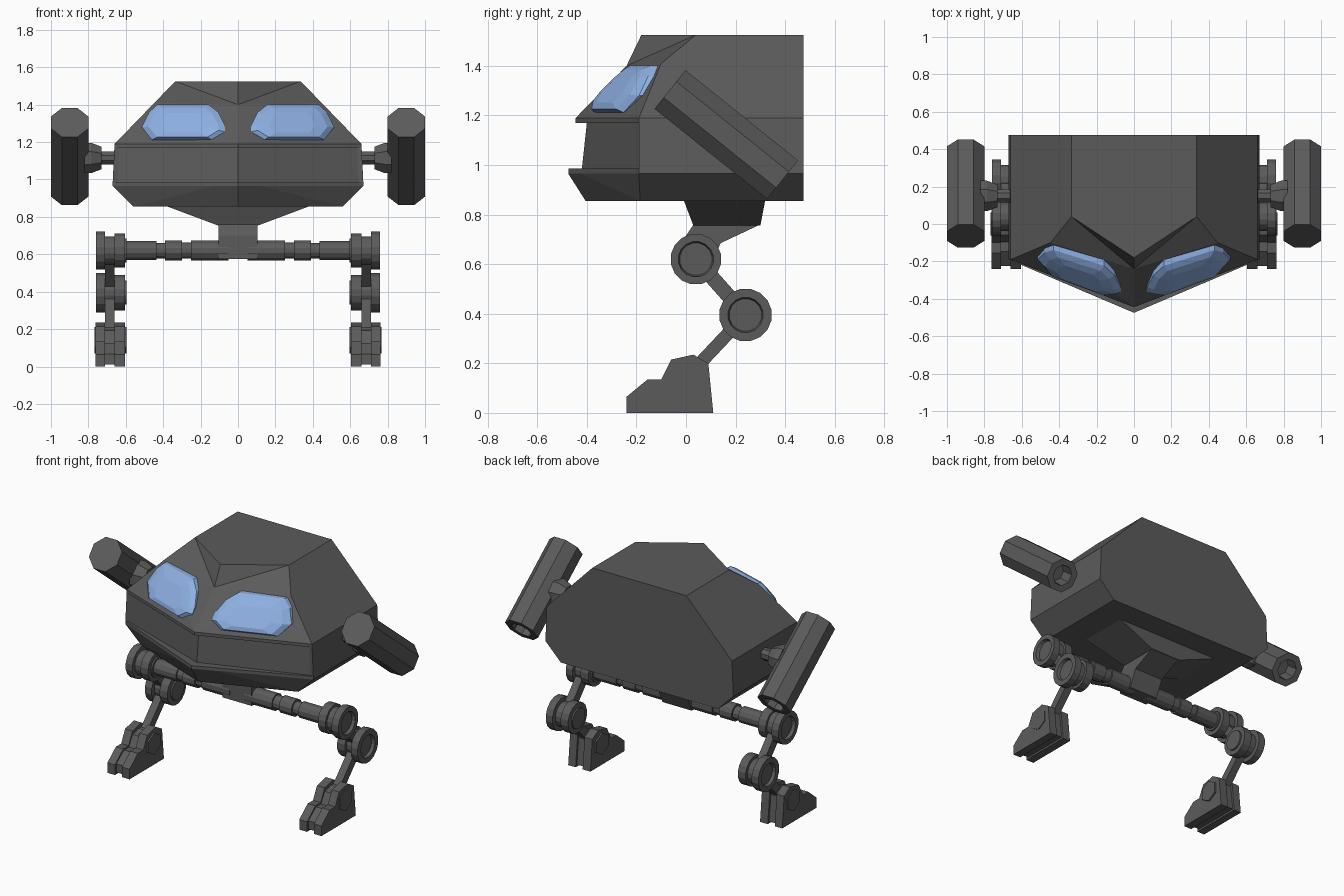
import bpy, bmesh, math
from mathutils import Matrix, Vector

if "Cube" in bpy.data.objects:
    bpy.data.objects.remove(bpy.data.objects["Cube"])


def material(name, rgb):
    m = bpy.data.materials.new(name)
    m.diffuse_color = (*rgb, 1)
    m.use_nodes = True
    m.node_tree.nodes["Principled BSDF"].inputs["Base Color"].default_value = m.diffuse_color
    return m


GREY = material("dark grey metal", (0.105, 0.105, 0.105))
BLUE = material("blue glass", (0.27, 0.43, 0.76))


def build(name, verts, faces, mat=GREY, mirror=True):
    bm = bmesh.new()
    vs = [bm.verts.new(v) for v in verts]
    for f in faces:
        bm.faces.new([vs[i] for i in f])
    if mirror:
        bmesh.ops.mirror(bm, geom=bm.verts[:] + bm.edges[:] + bm.faces[:],
                         axis='X', merge_dist=0.0005)
    bmesh.ops.recalc_face_normals(bm, faces=bm.faces[:])
    me = bpy.data.meshes.new(name)
    bm.to_mesh(me)
    bm.free()
    me.materials.append(mat)
    ob = bpy.data.objects.new(name, me)
    bpy.context.collection.objects.link(ob)
    return ob


def skin(name, rings, mat=GREY, mirror=True):
    """Join equal-sized rings of points and cap both ends."""
    n = len(rings[0])
    verts = [p for r in rings for p in r]
    faces = [(k * n + i, k * n + (i + 1) % n, (k + 1) * n + (i + 1) % n, (k + 1) * n + i)
             for k in range(len(rings) - 1) for i in range(n)]
    faces += [tuple(range(n)), tuple(range(len(verts) - n, len(verts)))]
    return build(name, verts, faces, mat, mirror)


def prism(name, profile, x0, x1, mirror=True):
    return skin(name, [[(x, y, z) for y, z in profile] for x in (x0, x1)], mirror=mirror)


def lathe(name, profile, matrix, sides):
    """Turn (x, radius) pairs about the local x axis."""
    angs = [math.pi * (2 * i + 1) / sides for i in range(sides)]
    return skin(name, [[matrix @ Vector((x, r * math.cos(a), r * math.sin(a))) for a in angs]
                       for x, r in profile])


def link(name, a, b, w, x0, x1):
    a, b = Vector(a), Vector(b)
    d = (b - a).normalized() * w / 2
    s = Vector((-d.y, d.x))
    prism(name, [a + s, b + s, b - s, a - s], x0, x1)


# hull: right half by named corners, mirrored
P = dict(
    b0=(0, .475, 1.525), b1=(.335, .475, 1.525), b2=(.66, .475, 1.19),
    b3=(.67, .475, .965), b4=(.56, .475, .855), b5=(0, .475, .855),
    top=(0, -.18, 1.525), A=(.335, .04, 1.525), B=(.447, -.1, 1.41), C=(.66, -.19, 1.19),
    D=(0, -.24, 1.40), E=(0, -.445, 1.19), E2=(0, -.445, 1.17), C2=(.661, -.19, 1.17),
    P1=(0, -.40, 1.17), Q1=(.635, -.187, 1.17), P2=(0, -.42, .985), Q2=(.645, -.187, .985),
    L1=(0, -.475, .985), M1=(.67, -.19, .985), L2=(0, -.475, .965), M2=(.67, -.19, .965),
    S=(.12, -.424, .965), K=(0, -.405, .855), N=(.56, -.185, .855))
keys = list(P)
hull = ["top A b1 b0", "A b1 b2 C B", "top A D", "A B D", "D B E", "B C E",
        "E C C2 E2", "E2 C2 Q1 P1", "P1 Q1 Q2 P2", "P2 Q2 M1 L1", "C2 Q1 Q2 M1",
        "L1 M1 M2 S L2", "L2 S N K", "S M2 N", "M2 b3 b4 N", "b2 b3 M2 M1 C2 C",
        "K N b4 b5", "b0 b1 b2 b3 b4 b5"]
build("hull", list(P.values()), [[keys.index(k) for k in f.split()] for f in hull])

# eyes: domed lenses lying on the sloping brow
outline = [(.07, 1.29), (.105, 1.36), (.16, 1.402), (.43, 1.402), (.475, 1.36),
           (.515, 1.28), (.46, 1.212), (.14, 1.212), (.07, 1.255)]


def eye_ring(scale, base, lean):
    pts = []
    for x, z in outline:
        x, z = .29 + (x - .29) * scale, 1.30 + (z - 1.30) * scale
        slope = -.445 + .38 * x + (z - 1.19) * (.976 - .32 * x)
        pts.append((x, slope - base - lean * (z - 1.21) / .19, z))
    return pts


skin("eyes", [eye_ring(1, -.03, 0), eye_ring(1, 0, .035),
              eye_ring(.84, .03, .025), eye_ring(.55, .045, .02)], BLUE)

# arm pods: tilted octagonal barrels with a hollow rear end
axis = Vector((0, .455, -.365)).normalized()
X = Vector((1, 0, 0))
tilt = Matrix((axis, X, axis.cross(X))).transposed().to_4x4()
lathe("arm_pods", [(-.291, .108), (.291, .108), (.291, .066), (.2, .06)],
      Matrix.Translation((.9, .1625, 1.1225)) @ tilt, 8)
lathe("arm_mounts", [(.64, .038), (.73, .038), (.73, .065), (.785, .088), (.82, .088)],
      Matrix.Translation((0, .15, 1.115)), 8)

# neck under the hull
skin("neck_plate", [[(-x, y0, z), (x, y0, z), (x, y1, z), (-x, y1, z)]
                    for x, y0, y1, z in ((.39, -.01, .32, .86), (.11, .03, .30, .755))],
     mirror=False)
prism("neck_block", [(.03, .76), (.30, .76), (.14, .685), (.09, .575), (-.01, .575), (-.01, .70)],
      -.105, .105, mirror=False)

# hip axle with stepped collars
HIP, KNEE, ANKLE = (.04, .62), (.24, .395), (0, .14)
lathe("hip_axle", [(.05, .055), (.25, .055), (.25, .045), (.3, .045), (.3, .055), (.39, .055),
                   (.39, .043), (.435, .043), (.435, .052), (.62, .052)],
      Matrix.Translation((0, *HIP)), 12)

# hip and knee spools: twin discs, hollow outer face
for name, (y, z), r in (("hip_joints", HIP, .103), ("knee_joints", KNEE, .107)):
    lathe(name, [(.595, .065), (.605, .065), (.605, r - .01), (.66, r - .01), (.66, .078),
                 (.71, .078), (.71, r), (.758, r), (.758, .072), (.738, .066)],
          Matrix.Translation((0, y, z)), 16)

# leg links
link("upper_leg_links", HIP, KNEE, .06, .66, .71)
link("lower_leg_links", KNEE, ANKLE, .052, .66, .71)

# feet: two side plates with a lower core between and an ankle hub
foot = [(-.24, 0), (-.24, .065), (-.155, .135), (-.10, .135), (-.06, .215),
        (.03, .235), (.09, .2), (.11, 0)]
prism("foot_inner_plates", foot, .605, .66)
prism("foot_outer_plates", foot, .71, .763)
prism("foot_cores", [(-.06 + (y + .06) * .92, .012 + z * .84) for y, z in foot], .655, .715)
lathe("ankle_hubs", [(.595, .07), (.768, .07)], Matrix.Translation((0, *ANKLE)), 6)
